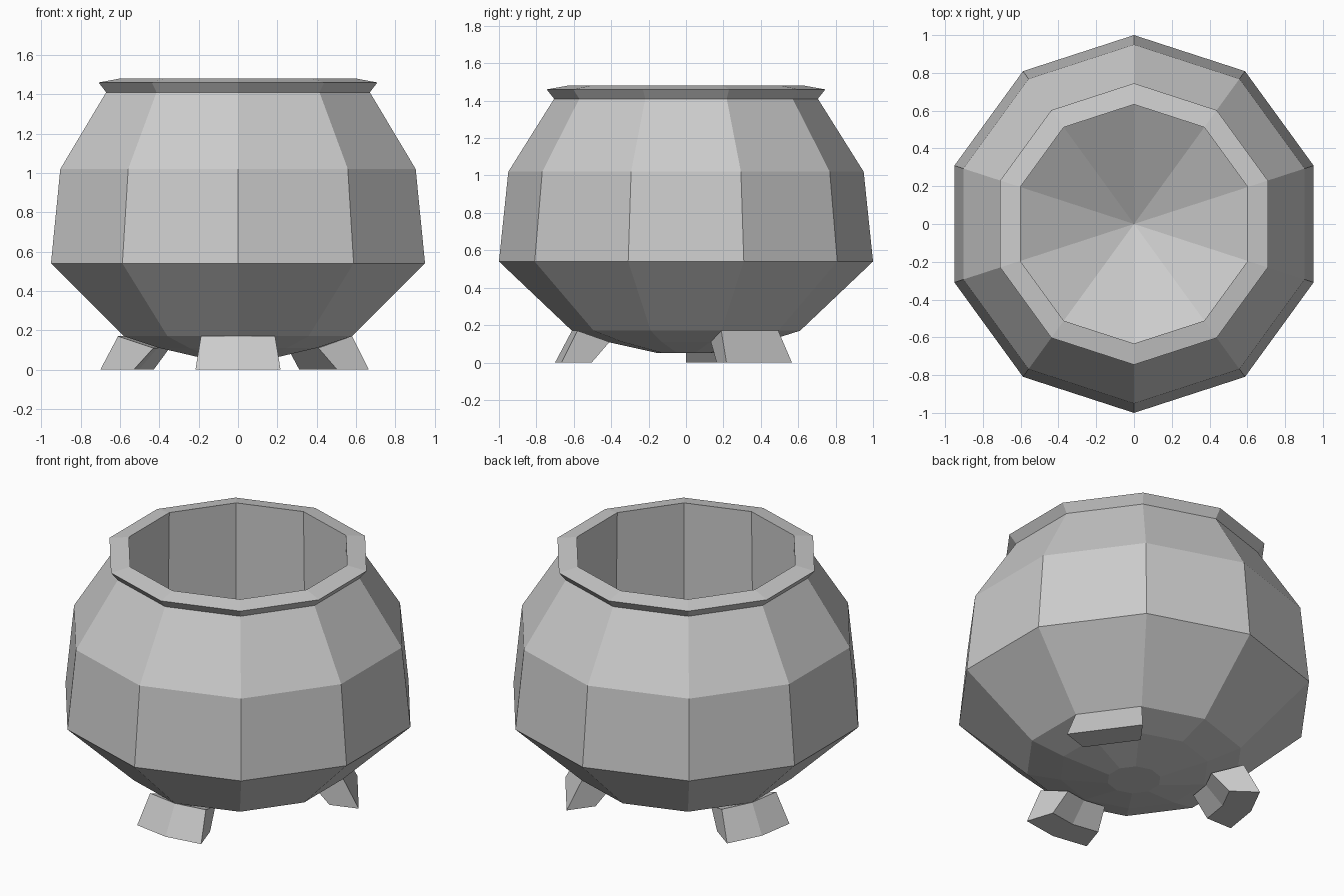
import bpy, bmesh
from math import cos, sin, radians

if "Cube" in bpy.data.objects:
    bpy.data.objects.remove(bpy.data.objects["Cube"])

SIDES = 10


def polar(r, z, deg):
    return (r * cos(radians(deg)), r * sin(radians(deg)), z)


def finish(bm, name):
    bmesh.ops.recalc_face_normals(bm, faces=bm.faces)
    mesh = bpy.data.meshes.new(name)
    bm.to_mesh(mesh)
    bm.free()
    obj = bpy.data.objects.new(name, mesh)
    bpy.context.collection.objects.link(obj)
    return obj


def lathe(name, profile):
    """Ten-sided turned shape; profile points on the axis become poles."""
    bm = bmesh.new()
    rings = []
    for r, z in profile:
        n = SIDES if r > 0 else 1
        rings.append([bm.verts.new(polar(r, z, 90 + 360 / SIDES * i)) for i in range(n)])
    for a, b in zip(rings, rings[1:]):
        for i in range(SIDES):
            j = (i + 1) % SIDES
            quad = [a[i % len(a)], a[j % len(a)], b[j % len(b)], b[i % len(b)]]
            bm.faces.new(list(dict.fromkeys(quad)))
    return finish(bm, name)


def leg(name, angles):
    """Splayed foot: a four-point section swept round the given angles."""
    section = [(0.61, 0.17), (0.70, 0.0), (0.53, 0.0), (0.43, 0.11)]
    bm = bmesh.new()
    rows = [[bm.verts.new(polar(r, z, a)) for r, z in section] for a in angles]
    for a, b in zip(rows, rows[1:]):
        for i in range(4):
            j = (i + 1) % 4
            bm.faces.new([a[i], a[j], b[j], b[i]])
    bm.faces.new(rows[0])
    bm.faces.new(rows[-1])
    return finish(bm, name)


# Pot: outer underside, belly, shoulder, rim, then inner wall and bowl floor
lathe("pot", [(0, 0.05), (0.15, 0.05), (0.42, 0.11), (0.61, 0.17), (1.0, 0.54),
              (0.95, 1.02), (0.705, 1.41), (0.745, 1.46), (0.633, 1.48),
              (0.65, 0.50), (0, 0.15)])

# Three feet: two bent around a corner, one along a flat side
leg("front_leg", [252, 270, 288])
leg("left_leg", [144, 162, 180])
leg("right_leg", [18, 54])
